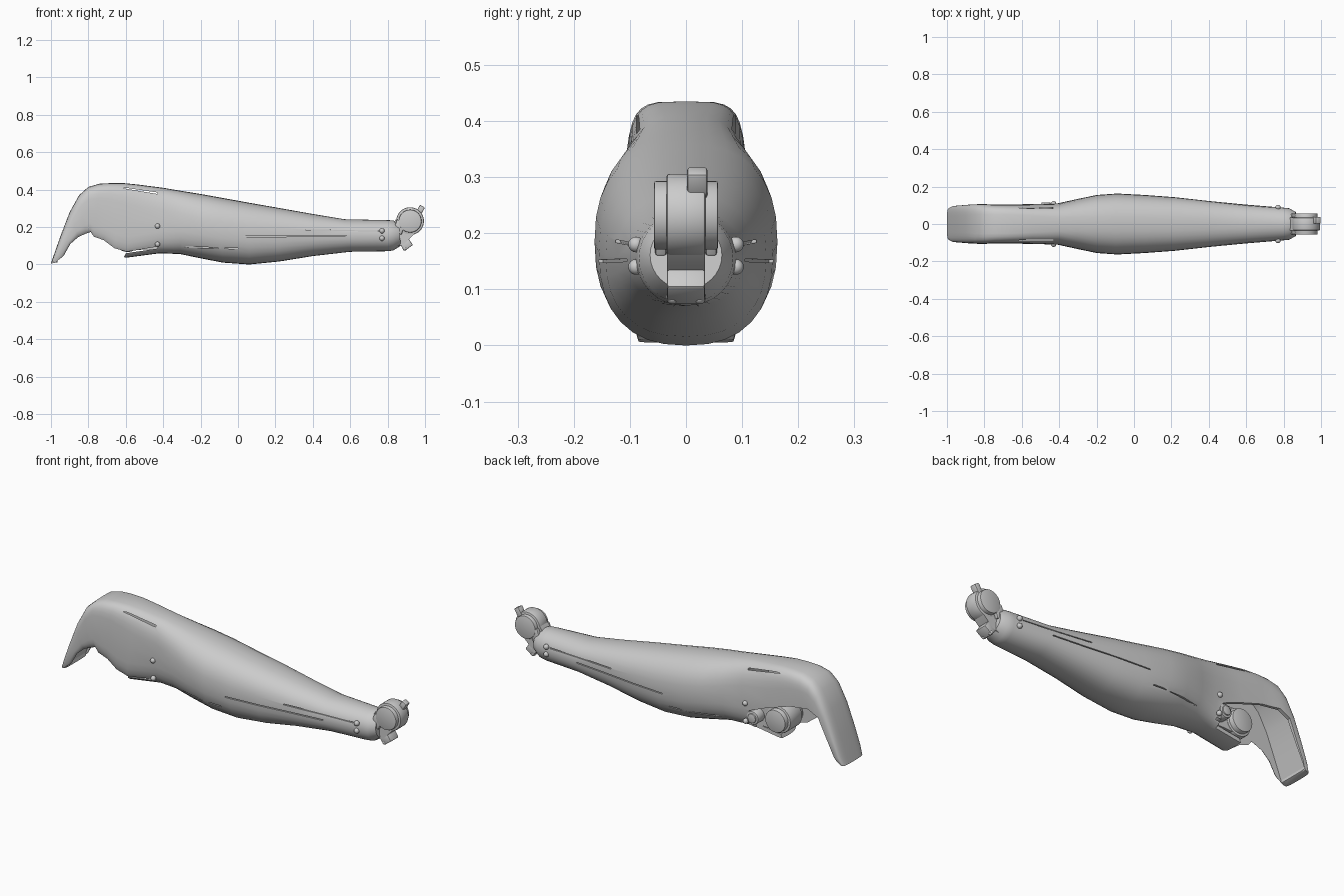
import bpy, bmesh
from math import sin, cos, pi, copysign, radians
from mathutils import Vector, Matrix

if "Cube" in bpy.data.objects:
    bpy.data.objects.remove(bpy.data.objects["Cube"])


def make(name, bm, angle=30):
    bmesh.ops.recalc_face_normals(bm, faces=bm.faces[:])
    me = bpy.data.meshes.new(name)
    bm.to_mesh(me)
    bm.free()
    ob = bpy.data.objects.new(name, me)
    bpy.context.collection.objects.link(ob)
    smooth(ob, angle)
    return ob


def smooth(ob, angle=30):
    bpy.ops.object.select_all(action='DESELECT')
    bpy.context.view_layer.objects.active = ob
    ob.select_set(True)
    bpy.ops.object.shade_smooth_by_angle(angle=radians(angle))


def prism(name, pts, y0, y1):
    bm = bmesh.new()
    a = [bm.verts.new((x, y0, z)) for x, z in pts]
    b = [bm.verts.new((x, y1, z)) for x, z in pts]
    bm.faces.new(a)
    bm.faces.new(b[::-1])
    for i in range(len(a)):
        j = (i + 1) % len(a)
        bm.faces.new((a[i], a[j], b[j], b[i]))
    return make(name, bm)


def rod(name, c, r, y0, y1, n=32, bevel=0.006, r2=None):
    bm = bmesh.new()
    bmesh.ops.create_cone(bm, cap_ends=True, segments=n, radius1=r, radius2=r2 or r, depth=y1 - y0,
                          matrix=Matrix.Translation((c[0], (y0 + y1) / 2, c[1])) @ Matrix.Rotation(-pi / 2, 4, 'X'))
    if bevel:
        rim = [e for e in bm.edges if abs(e.verts[0].co.y - e.verts[1].co.y) < 1e-5]
        bmesh.ops.bevel(bm, geom=rim, offset=bevel, segments=2, affect='EDGES', profile=0.5)
    return make(name, bm)


def box(name, c, size, turn=0, bevel=0.005):
    bm = bmesh.new()
    bmesh.ops.create_cube(bm, size=1, matrix=Matrix.Translation(c) @ Matrix.Rotation(radians(turn), 4, 'Y')
                          @ Matrix.Diagonal((*size, 1)))
    if bevel:
        bmesh.ops.bevel(bm, geom=bm.edges[:], offset=bevel, segments=2, affect='EDGES', profile=0.5)
    return make(name, bm)


def ball(name, c, r):
    bm = bmesh.new()
    bmesh.ops.create_uvsphere(bm, u_segments=14, v_segments=8, radius=r, matrix=Matrix.Translation(c))
    return make(name, bm, 60)


def cut(ob, cutter):
    cutter.hide_render = True
    m = ob.modifiers.new("cut", 'BOOLEAN')
    m.operation, m.object, m.solver = 'DIFFERENCE', cutter, 'EXACT'
    bpy.context.view_layer.objects.active = ob
    bpy.ops.object.modifier_apply(modifier=m.name)
    bpy.data.objects.remove(cutter, do_unlink=True)


# Shell: top x, top z, bottom x, bottom z, half width, squareness
stations = [
    (-1.0, .005, -.965, .012, .085, 4), (-.985, .05, -.925, .045, .097, 4),
    (-.95, .15, -.89, .105, .1, 4), (-.9, .28, -.85, .135, .104, 4),
    (-.85, .37, -.81, .152, .106, 4.5), (-.8, .415, -.787, .158, .106, 4.5),
    (-.74, .432, -.772, .128, .104, 4.5), (-.68, .435, -.72, .108, .104, 4.5),
    (-.61, .435, -.665, .06, .105, 4.2), (-.54, .428, -.6, .036, .106, 3.8),
    (-.4, .41, -.42, .06, .11, 3), (-.3, .393, -.31, .056, .133, 2.6),
    (-.2, .377, -.2, .033, .155, 2.4), (-.1, .359, -.08, .01, .163, 2.4),
    (.06, .33, .06, .0, .155, 2.4), (.22, .302, .22, .016, .143, 2.4),
    (.4, .27, .4, .045, .123, 2.3), (.57, .242, .6, .068, .105, 2.2),
    (.8, .237, .8, .071, .087, 2.1), (.83, .236, .83, .075, .084, 2),
    (.86, .222, .87, .1, .064, 2)]
N = 32
bm = bmesh.new()
rings = []
for xt, zt, xb, zb, w, p in stations:
    ring = []
    for i in range(N):
        t = 2 * pi * i / N
        u = copysign(abs(cos(t)) ** (2 / p), cos(t))
        v = copysign(abs(sin(t)) ** (2 / p), sin(t))
        k = (v + 1) / 2
        ring.append(bm.verts.new((xb + (xt - xb) * k, w * u, zb + (zt - zb) * k)))
    rings.append(ring)
for a, b in zip(rings, rings[1:]):
    for i in range(N):
        j = (i + 1) % N
        bm.faces.new((a[i], a[j], b[j], b[i]))
bm.faces.new(rings[0])
bm.faces.new(rings[-1][::-1])
shell = make("forearm_shell", bm)

# Hollow elbow guard, open underneath and on the back side
cut(shell, prism("cavity_cutter", [
    (-.43, .085), (-.43, .385), (-.6, .41), (-.73, .405), (-.78, .39), (-.83, .345), (-.88, .255),
    (-.92, .155), (-.968, .03), (-.95, -.05), (-.65, -.05), (-.6, .06)], -.088, .088))
cut(shell, prism("window_cutter", [
    (-.46, -.05), (-.45, .17), (-.55, .21), (-.69, .255), (-.8, .27), (-.86, .24),
    (-.91, .13), (-.962, .02), (-.95, -.05)], .05, .3))

# Thin grooves along both flanks
for s in (-1, 1):
    for (x0, y0, z0), (x1, y1, z1) in [((.03, .156, .15), (.58, .105, .152)),
                                       ((.36, .125, .186), (.75, .089, .178)),
                                       ((-.4, .104, .098), (.0, .143, .085))]:
        bm = bmesh.new()
        a, b = Vector((x0, s * y0, z0)), Vector((x1, s * y1, z1))
        d = b - a
        bmesh.ops.create_cube(bm, size=1, matrix=Matrix.Translation((a + b) / 2)
                              @ d.to_track_quat('X', 'Z').to_matrix().to_4x4()
                              @ Matrix.Diagonal((d.length, .016, .005, 1)))
        cut(shell, make("groove_cutter", bm))
smooth(shell, 30)

# Wrist hinge
wx, wz = .92, .232
rod("wrist_hinge_band", (wx, wz), .074, -.035, .035, 40)
rod("wrist_hinge_pin", (wx, wz), .061, -.057, .057, 40, .004)
prism("wrist_neck", [(.83, .09), (.83, .222), (.875, .285), (.93, .3), (.95, .17), (.89, .11)], -.034, .034)
box("wrist_top_tab", (.974, .02, .29), (.03, .036, .05), 30)
box("wrist_lower_clamp", (.9, 0, .107), (.055, .068, .045), -35)
for s in (-1, 1):
    ball("wrist_clamp_bolt", (.892, s * .024, .086), .012)
    box("wrist_side_lug", (.862, s * .045, .2), (.05, .02, .07), 20)

# Elbow hinge inside the guard
ex, ez = -.59, .14
rod("elbow_hinge_band", (ex, ez), .073, -.045, .058, 40)
rod("elbow_hinge_pin", (ex, ez), .06, -.07, .085, 40, .004)
prism("elbow_neck", [(-.4, .075), (-.4, .215), (-.46, .205), (-.58, .205), (-.58, .075), (-.5, .08)], -.045, .055)
rod("elbow_boss", (-.47, .135), .036, .03, .108, 24)
rod("elbow_boss_cap", (-.47, .135), .024, .1, .115, 24, .003)

# Rivets on both flanks
for s in (-1, 1):
    for x, z, y in [(.77, .14, .089), (.77, .18, .089), (-.43, .108, .106), (-.43, .205, .109)]:
        ball("rivet", (x, s * y, z), .014)
